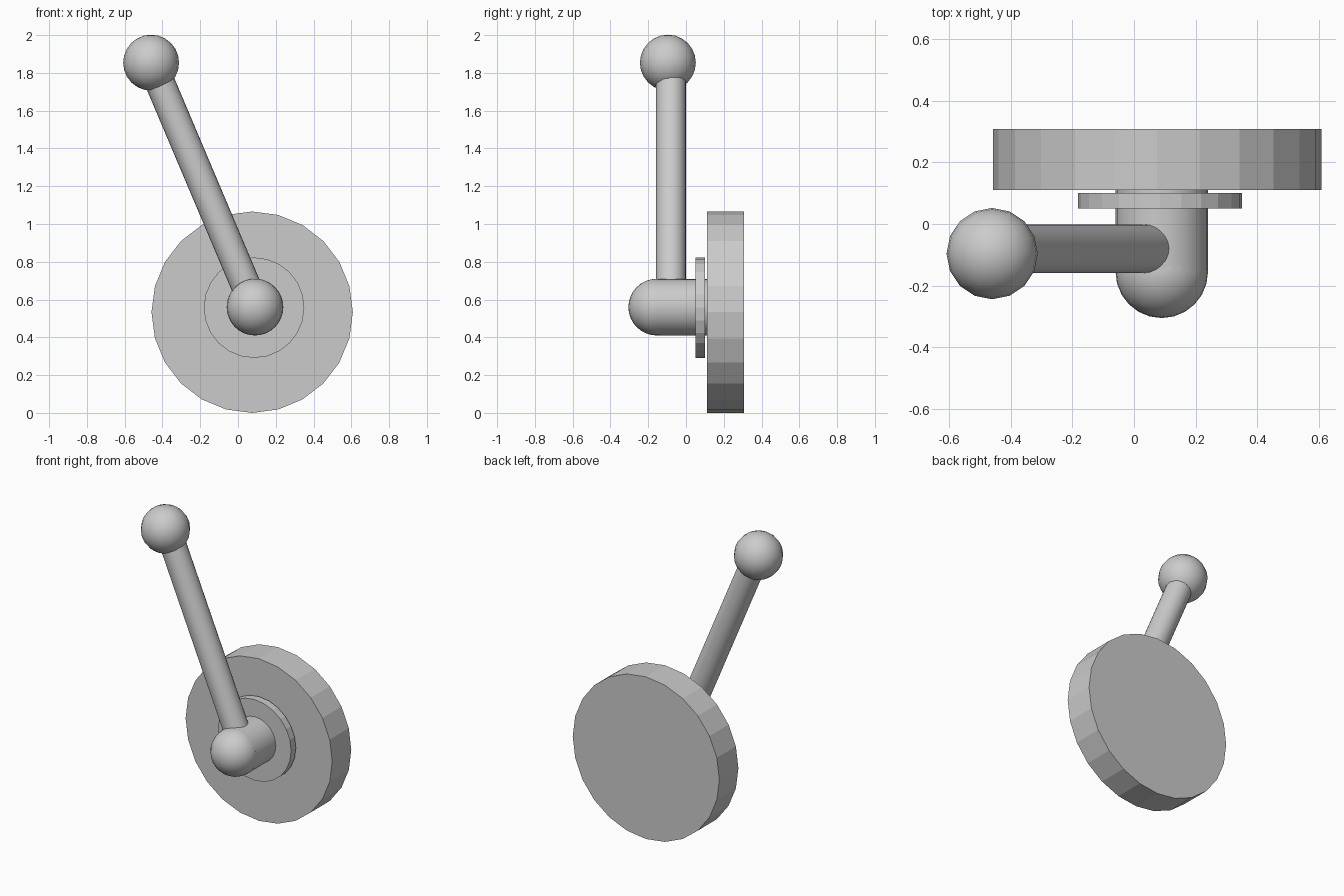
import bpy
from mathutils import Vector

if "Cube" in bpy.data.objects:
    bpy.data.objects.remove(bpy.data.objects["Cube"])


def cylinder(name, start, end, radius, sides, smooth=False):
    a, b = Vector(start), Vector(end)
    axis = b - a
    bpy.ops.mesh.primitive_cylinder_add(
        vertices=sides, radius=radius, depth=axis.length, location=(a + b) / 2,
        rotation=axis.to_track_quat('Z', 'X').to_euler())
    return finish(name, smooth)


def ball(name, centre, radius, segments=16, rings=12):
    bpy.ops.mesh.primitive_uv_sphere_add(
        segments=segments, ring_count=rings, radius=radius, location=centre)
    return finish(name, True)


def finish(name, smooth):
    obj = bpy.context.object
    obj.name = name
    if smooth:
        bpy.ops.object.shade_smooth_by_angle(angle=0.7)
    return obj


# Wall disc and washer, faceted rims
cylinder("base_disc", (0.075, 0.11, 0.533), (0.075, 0.308, 0.533), 0.533, 24)
cylinder("washer", (0.085, 0.05, 0.557), (0.085, 0.10, 0.557), 0.266, 24)

# Pivot stub with rounded front end
cylinder("pivot_stub", (0.09, -0.155, 0.56), (0.09, 0.15, 0.56), 0.15, 24, True)
ball("pivot_cap", (0.09, -0.155, 0.56), 0.15, 24, 16)

# Lever arm and knob
cylinder("lever_arm", (0.09, -0.08, 0.56), (-0.46, -0.08, 1.86), 0.079, 24, True)
ball("lever_knob", (-0.46, -0.096, 1.854), 0.148)
